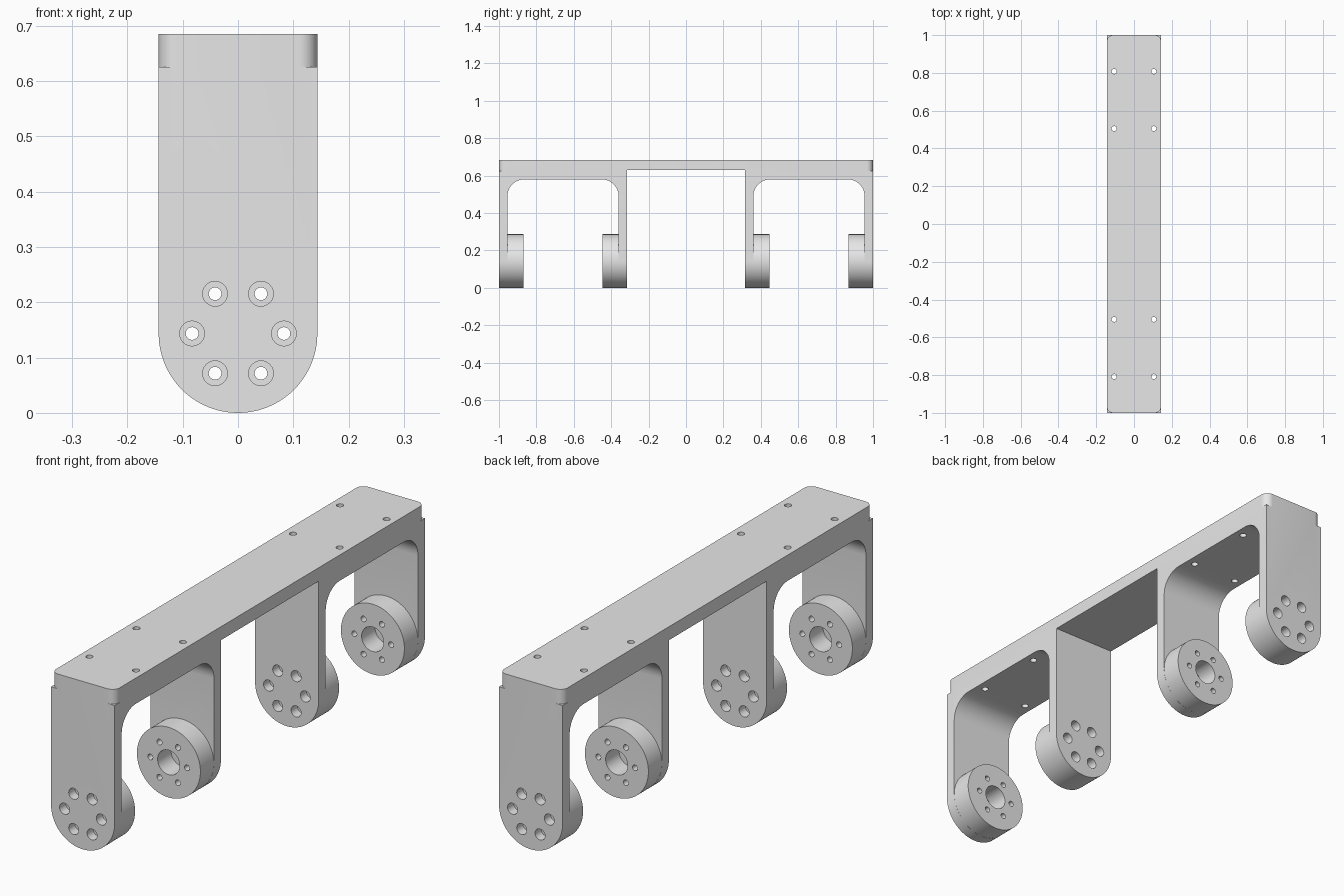
import bpy, bmesh
from math import cos, sin, pi, radians

cube = bpy.data.objects.get("Cube")
if cube:
    bpy.data.objects.remove(cube, do_unlink=True)

W, L, TOP = 0.1435, 1.0, 0.685      # half width, half length, height
WALL, BOSS, INNER = 0.045, 0.132, 0.315
PIVOT = W                           # height of the leg pivots
UNDER, FILLET, CORNER = 0.58, 0.09, 0.033
# outer face of each leg and the direction its boss points along y
LEGS = [(-L, 1), (-INNER, -1), (INNER, 1), (L, -1)]


def arc(cx, cy, r, start, end, n):
    angles = [radians(start + (end - start) * i / n) for i in range(n + 1)]
    return [(cx + r * cos(a), cy + r * sin(a)) for a in angles]


def circle(cx, cy, r, n=24):
    return arc(cx, cy, r, 0, 360, n)[:-1]


def prism(bm, points, axis, lo, hi):
    """Extrude a flat outline along the named axis."""
    place = {"x": lambda a, b, t: (t, a, b),
             "y": lambda a, b, t: (a, t, b),
             "z": lambda a, b, t: (a, b, t)}[axis]
    rings = [[bm.verts.new(place(a, b, t)) for a, b in points] for t in (lo, hi)]
    bm.faces.new(rings[0])
    bm.faces.new(rings[1])
    n = len(points)
    for i in range(n):
        j = (i + 1) % n
        bm.faces.new((rings[0][i], rings[0][j], rings[1][j], rings[1][i]))


def solid(name, prisms):
    bm = bmesh.new()
    for p in prisms:
        prism(bm, *p)
    bmesh.ops.recalc_face_normals(bm, faces=bm.faces)
    mesh = bpy.data.meshes.new(name)
    bm.to_mesh(mesh)
    bm.free()
    obj = bpy.data.objects.new(name, mesh)
    bpy.context.collection.objects.link(obj)
    return obj


def combine(target, operation, prisms):
    """Apply a boolean with a temporary tool, then remove the tool."""
    tool = solid("tool", prisms)
    tool.hide_render = True
    mod = target.modifiers.new("combine", "BOOLEAN")
    mod.operation, mod.solver, mod.object = operation, "EXACT", tool
    graph = bpy.context.evaluated_depsgraph_get()
    mesh = bpy.data.meshes.new_from_object(target.evaluated_get(graph))
    target.modifiers.clear()
    target.data = mesh
    bpy.data.objects.remove(tool, do_unlink=True)


# Side outline: a beam carrying two filleted forks
def fork(lo, hi):
    return ([(hi, -0.1), (hi - WALL, -0.1)]
            + arc(hi - WALL - FILLET, UNDER - FILLET, FILLET, 0, 90, 10)
            + arc(lo + WALL + FILLET, UNDER - FILLET, FILLET, 90, 180, 10)
            + [(lo + WALL, -0.1), (lo, -0.1)])


outline = ([(-L, TOP), (L, TOP)] + fork(INNER, L)
           + [(INNER, 0.63), (-INNER, 0.63)] + fork(-L, -INNER))
bracket = solid("bracket", [(outline, "x", -0.2, 0.2)])

# Trim to the front outline with rounded leg ends
tongue = arc(0, PIVOT, W, 180, 360, 48) + [(W, 0.8), (-W, 0.8)]
combine(bracket, "INTERSECT", [(tongue, "y", -1.1, 1.1)])

# Round bosses on the inner side of each leg
combine(bracket, "UNION",
        [(circle(0, PIVOT, W - 0.0003, 96), "y", *sorted((y + d * 0.02, y + d * BOSS)))
         for y, d in LEGS])

# Rounded beam corners above the leg shoulders
corners = []
for sx in (-1, 1):
    for sy in (-1, 1):
        pts = ([(W + 0.05, L + 0.05), (W + 0.05, L - CORNER)]
               + arc(W - CORNER, L - CORNER, CORNER, 0, 90, 10)
               + [(W - CORNER, L + 0.05)])
        corners.append(([(sx * a, sy * b) for a, b in pts], "z", 0.625, 0.8))
combine(bracket, "DIFFERENCE", corners)

# Blind centre bores in the bosses
combine(bracket, "DIFFERENCE",
        [(circle(0, PIVOT, 0.05, 40), "y", *sorted((y + d * WALL, y + d * 0.16)))
         for y, d in LEGS])

# Bolt circles: through holes, then counterbores on the outer faces
bolts = [(0.083 * cos(k * pi / 3), PIVOT + 0.083 * sin(k * pi / 3)) for k in range(6)]
for radius, start, end in ((0.0115, -0.02, 0.16), (0.0225, -0.02, 0.04)):
    combine(bracket, "DIFFERENCE",
            [(circle(x, z, radius), "y", *sorted((y + d * start, y + d * end)))
             for y, d in LEGS for x, z in bolts])

# Mounting holes through the beam
combine(bracket, "DIFFERENCE",
        [(circle(x, y, 0.0135), "z", 0.5, 0.8)
         for x in (-0.105, 0.105) for y in (-0.808, -0.505, 0.505, 0.808)])

# Plain grey finish
grey = bpy.data.materials.new("light_grey")
grey.use_nodes = True
colour = (0.8, 0.8, 0.8, 1)
grey.diffuse_color = colour
grey.node_tree.nodes["Principled BSDF"].inputs["Base Color"].default_value = colour
bracket.data.materials.clear()
bracket.data.materials.append(grey)

bpy.ops.object.select_all(action="DESELECT")
bracket.select_set(True)
bpy.context.view_layer.objects.active = bracket
bpy.ops.object.shade_smooth_by_angle(angle=radians(30))
